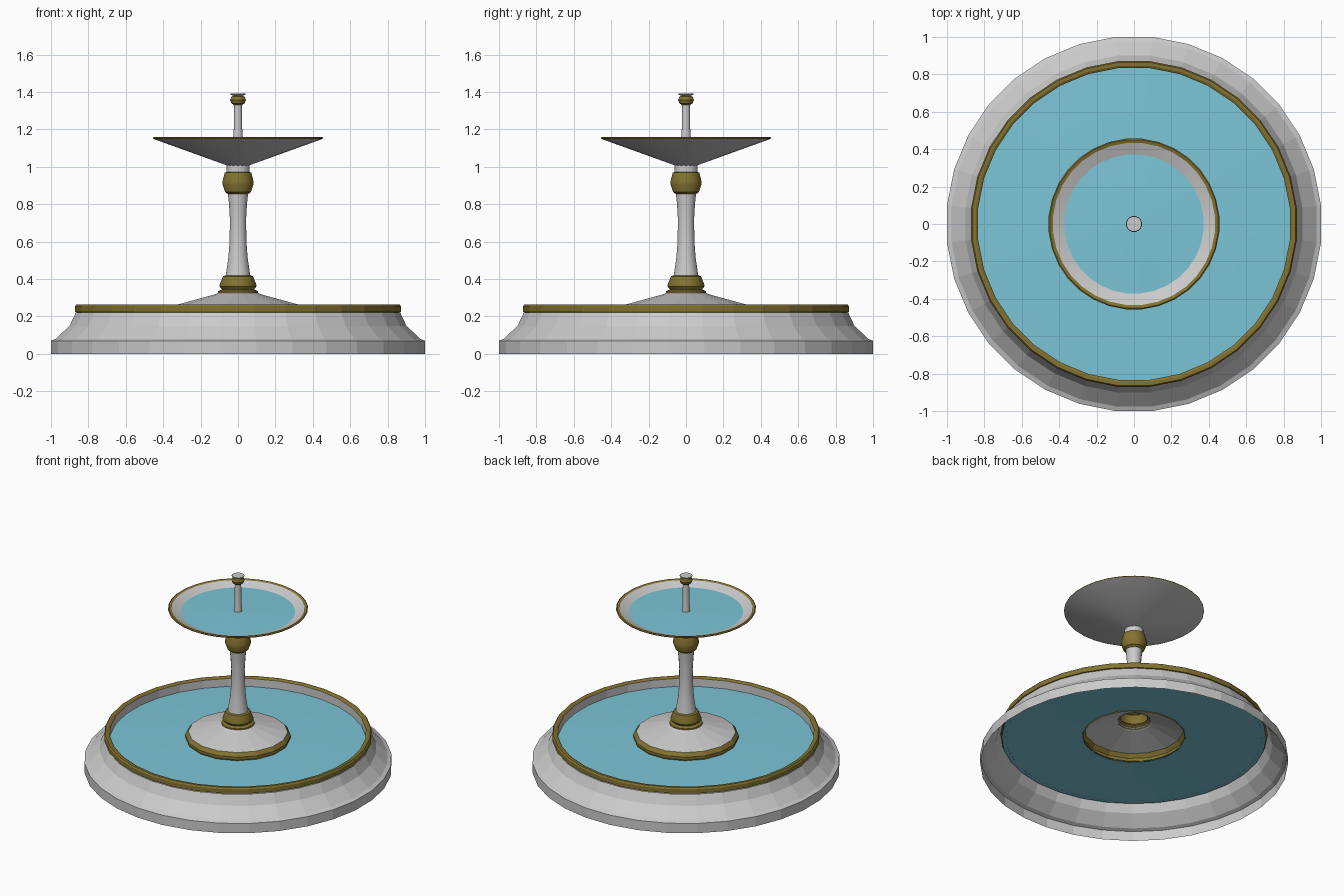
import bpy, math

if "Cube" in bpy.data.objects:
    bpy.data.objects.remove(bpy.data.objects["Cube"])

def material(name, rgb):
    m = bpy.data.materials.new(name)
    m.diffuse_color = (*rgb, 1)
    m.use_nodes = True
    m.node_tree.nodes["Principled BSDF"].inputs["Base Color"].default_value = m.diffuse_color
    return m

GOLD = material("gold", (0.23, 0.17, 0.03))
WATER = material("water", (0.2, 0.56, 0.68))

def lathe(name, profile, sides, mat=None, cap_start=False, cap_end=False, smooth=False):
    """Revolve (radius, z) points about z; flats face the axes."""
    verts, faces = [], []
    for r, z in profile:
        for i in range(sides):
            a = 2 * math.pi * (i + 0.5) / sides
            verts.append((r * math.cos(a), r * math.sin(a), z))
    for k in range(len(profile) - 1):
        for i in range(sides):
            j = (i + 1) % sides
            a, b = k * sides, (k + 1) * sides
            faces.append((a + i, a + j, b + j, b + i))
    last = (len(profile) - 1) * sides
    if cap_start:
        faces.append(tuple(reversed(range(sides))))
    if cap_end:
        faces.append(tuple(range(last, last + sides)))
    me = bpy.data.meshes.new(name)
    me.from_pydata(verts, [], faces)
    ob = bpy.data.objects.new(name, me)
    bpy.context.collection.objects.link(ob)
    if mat:
        me.materials.append(mat)
    if smooth:
        bpy.context.view_layer.objects.active = ob
        bpy.ops.object.select_all(action='DESELECT')
        ob.select_set(True)
        bpy.ops.object.shade_smooth_by_angle(angle=math.radians(30))
    return ob

# Lower basin: open shell, gilded rim, inner wall down to the water
lathe("basin_wall", [(1.005, 0), (1.005, 0.07), (0.98, 0.08), (0.905, 0.15), (0.872, 0.22)], 32)
lathe("basin_rim", [(0.862, 0.22), (0.875, 0.225), (0.875, 0.255), (0.868, 0.265),
                    (0.85, 0.265), (0.838, 0.258)], 32, GOLD)
lathe("basin_inner_wall", [(0.838, 0.258), (0.838, 0.2)], 32)
lathe("basin_water", [(0.865, 0.2), (0.6, 0.207), (0.33, 0.212)], 32, WATER)

# Pedestal foot
lathe("pedestal_ring", [(0.335, 0.205), (0.345, 0.225), (0.345, 0.24), (0.325, 0.265)], 16, GOLD)
lathe("pedestal_cone", [(0.325, 0.265), (0.12, 0.32), (0.1, 0.33)], 16)

# Column with gilded collars
lathe("lower_collar", [(0.108, 0.322), (0.108, 0.335), (0.088, 0.345), (0.1, 0.36),
                       (0.1, 0.37), (0.082, 0.415), (0.065, 0.42)], 16, GOLD, smooth=True)
lathe("column", [(0.067, 0.42), (0.053, 0.51), (0.046, 0.6), (0.044, 0.72),
                 (0.049, 0.8), (0.055, 0.858)], 16, smooth=True)
lathe("upper_collar", [(0.053, 0.853), (0.07, 0.865), (0.084, 0.905), (0.084, 0.925),
                       (0.072, 0.97), (0.06, 0.972)], 16, GOLD, smooth=True)
lathe("bowl_neck", [(0.062, 0.97), (0.062, 1.01)], 16)

# Upper bowl, rim and water
lathe("bowl", [(0.06, 1.008), (0.456, 1.15)], 32, None, cap_start=True, smooth=True)
lathe("bowl_rim", [(0.453, 1.149), (0.458, 1.155), (0.452, 1.16), (0.435, 1.155)], 32, GOLD)
lathe("bowl_inner_wall", [(0.435, 1.155), (0.373, 1.13)], 32, smooth=True)
lathe("bowl_water", [(0.378, 1.13), (0.2, 1.135), (0.02, 1.138)], 32, WATER)

# Spout
lathe("spout_stem", [(0.028, 1.13), (0.022, 1.22), (0.021, 1.335)], 16, smooth=True)
lathe("spout_ball", [(0.02, 1.33), (0.036, 1.34), (0.043, 1.358), (0.036, 1.375), (0.024, 1.38)],
      16, GOLD, smooth=True)
lathe("spout_cap", [(0.024, 1.38), (0.041, 1.386), (0.041, 1.392)], 16, cap_end=True)
